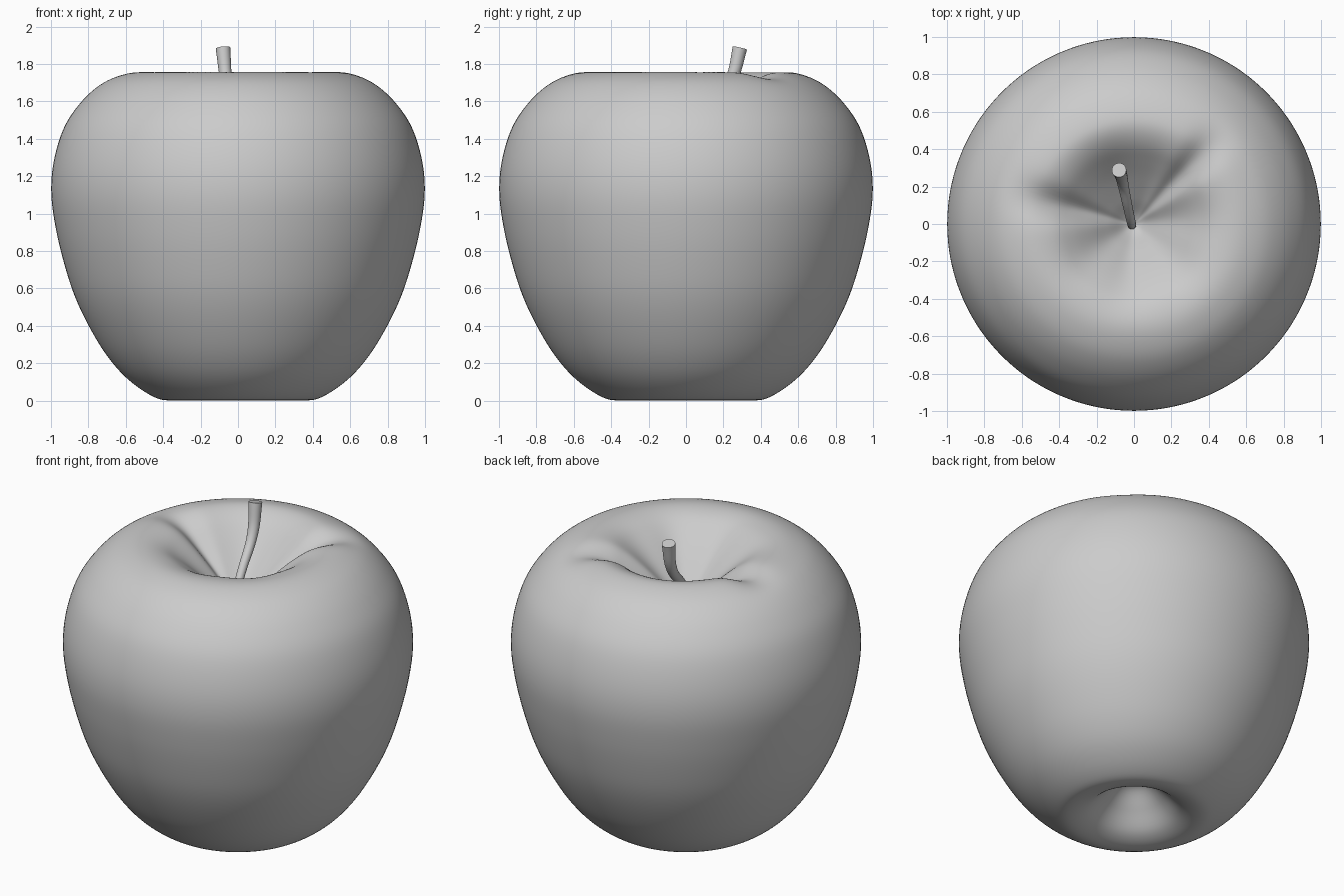
import bpy, math
from mathutils import Vector

if "Cube" in bpy.data.objects:
    bpy.data.objects.remove(bpy.data.objects["Cube"])

grey = bpy.data.materials.new("plain_grey")
grey.diffuse_color = (0.6, 0.6, 0.6, 1)
grey.use_nodes = True
grey.node_tree.nodes["Principled BSDF"].inputs["Base Color"].default_value = grey.diffuse_color


def smooth_path(pts, n):
    """Catmull-Rom curve through the points."""
    p = [Vector(q) for q in pts]
    p = [2 * p[0] - p[1]] + p + [2 * p[-1] - p[-2]]
    out = []
    for i in range(1, len(p) - 2):
        a, b, c, d = p[i - 1:i + 3]
        for k in range(n):
            t = k / n
            out.append(0.5 * (2 * b + (c - a) * t + (2 * a - 5 * b + 4 * c - d) * t * t
                              + (3 * b - a - 3 * c + d) * t ** 3))
    return out + [p[-2]]


def make_object(name, verts, faces):
    me = bpy.data.meshes.new(name)
    me.from_pydata(verts, [], faces)
    me.materials.append(grey)
    ob = bpy.data.objects.new(name, me)
    bpy.context.collection.objects.link(ob)
    bpy.ops.object.select_all(action='DESELECT')
    ob.select_set(True)
    bpy.context.view_layer.objects.active = ob
    bpy.ops.object.shade_smooth_by_angle(angle=math.radians(50))
    return ob


def angle_gap(a, deg):
    d = a - math.radians(deg)
    return math.atan2(math.sin(d), math.cos(d))


def hollow_sink(r, a):
    """Extra depth in the top hollow: two valleys, a lower back, faint ribs."""
    if r > 0.78:
        return 0
    bump = math.sin(math.pi * r / 0.78) ** 2
    s = 0.065 * math.exp(-(angle_gap(a, 46) / 0.17) ** 2)
    s += 0.065 * math.exp(-(angle_gap(a, 166) / 0.19) ** 2)
    inner = math.sin(math.pi * min(r / 0.56, 1)) ** 2
    back = 0.05 * math.exp(-(angle_gap(a, 106) / 0.9) ** 4) * inner
    ribs = 0.006 * math.sin(7 * a + 0.6) * inner
    return s * bump + back + ribs


# Apple body: lathed profile (radius, height) from base hollow to top hollow
profile = smooth_path([
    (0, 0.24), (0.08, 0.215), (0.17, 0.13), (0.27, 0.035), (0.38, 0.002), (0.48, 0.036),
    (0.60, 0.125), (0.70, 0.24), (0.79, 0.385), (0.865, 0.54), (0.92, 0.70), (0.97, 0.90),
    (0.998, 1.10), (0.985, 1.28), (0.93, 1.46), (0.84, 1.595), (0.735, 1.69),
    (0.63, 1.74), (0.53, 1.756), (0.43, 1.735), (0.34, 1.68), (0.24, 1.595),
    (0.14, 1.495), (0.06, 1.41), (0, 1.37)], 6)
SEG = 144
rings = profile[1:-1]
verts = [(0, 0, profile[0].y), (0, 0, profile[-1].y)]
for r, z in rings:
    for j in range(SEG):
        a = 2 * math.pi * j / SEG
        dz = hollow_sink(r, a) if z > 1 else 0
        verts.append((r * math.cos(a), r * math.sin(a), z - dz))
faces = []
last = 2 + (len(rings) - 1) * SEG
for j in range(SEG):
    k = (j + 1) % SEG
    faces.append((0, 2 + k, 2 + j))
    faces.append((1, last + j, last + k))
    for i in range(len(rings) - 1):
        b = 2 + i * SEG
        faces.append((b + j, b + k, b + SEG + k, b + SEG + j))
make_object("apple_body", verts, faces)

# Stem: tapered tube leaning to the back, flat cut end
path = smooth_path([(-0.01, -0.01, 1.34), (-0.015, 0.01, 1.45), (-0.035, 0.10, 1.56),
                    (-0.056, 0.20, 1.655), (-0.068, 0.255, 1.75), (-0.08, 0.288, 1.885)], 6)
N = 24
verts, faces = [], []
for i, c in enumerate(path):
    t = i / (len(path) - 1)
    d = (path[min(i + 1, len(path) - 1)] - path[max(i - 1, 0)]).normalized()
    u = Vector((1, 0, 0))
    u = (u - d * u.dot(d)).normalized()
    w = d.cross(u)
    rad = 0.023 + 0.016 * t ** 2
    for j in range(N):
        a = 2 * math.pi * j / N
        verts.append(c + rad * (math.cos(a) * u + math.sin(a) * w))
for i in range(len(path) - 1):
    for j in range(N):
        k = (j + 1) % N
        faces.append((i * N + j, i * N + k, (i + 1) * N + k, (i + 1) * N + j))
faces.append([(len(path) - 1) * N + j for j in range(N)])
faces.append(list(range(N))[::-1])
make_object("stem", verts, faces)
